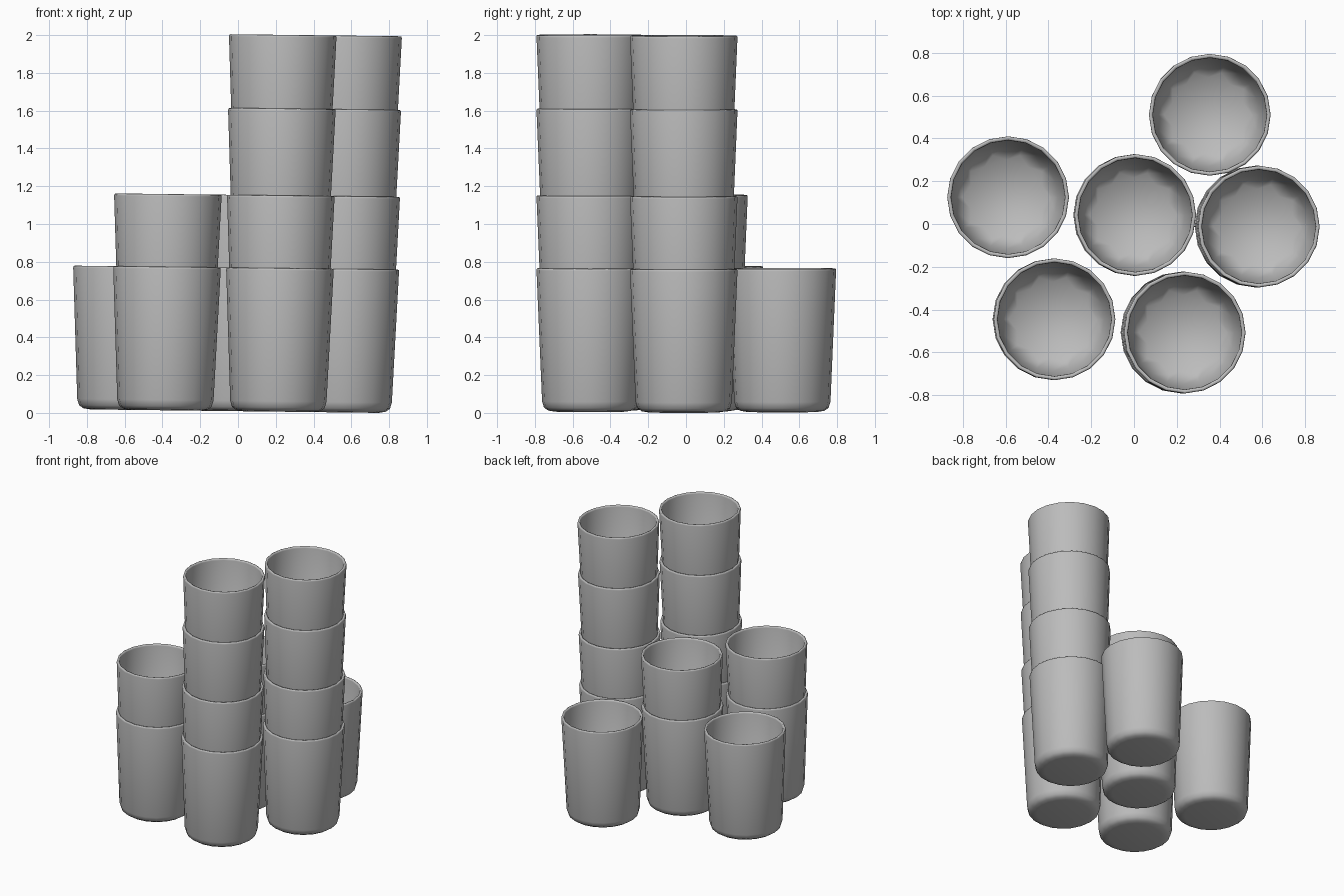
import bpy, bmesh, math
from mathutils import Matrix

if "Cube" in bpy.data.objects:
    bpy.data.objects.remove(bpy.data.objects["Cube"])

SIDES = 20
TILT = Matrix.Rotation(0.012, 4, 'Y')      # whole group leans slightly to the right

grey = bpy.data.materials.new("plain grey")
grey.diffuse_color = (0.5, 0.5, 0.5, 1)
grey.use_nodes = True
grey.node_tree.nodes["Principled BSDF"].inputs["Base Color"].default_value = grey.diffuse_color

# profile of one tumbler (radius, height): outer base, outer wall, rim, inner wall
PROFILE = [(0.185, 0.0), (0.222, 0.006), (0.245, 0.022), (0.255, 0.055), (0.2845, 0.748),
           (0.283, 0.757), (0.277, 0.76), (0.268, 0.757), (0.266, 0.748), (0.24, 0.09)]


def make_cup_mesh():
    bm = bmesh.new()

    def ring(radii, z):
        pts = []
        for i in range(SIDES):
            a = 2 * math.pi * i / SIDES
            r = radii[i % 2]
            pts.append(bm.verts.new((r * math.cos(a), r * math.sin(a), z)))
        return pts

    rings = [ring((r, r), z) for r, z in PROFILE]
    rings.append(ring((0.205, 0.175), 0.03))          # faceted inner floor edge
    for low, high in zip(rings, rings[1:]):
        for i in range(SIDES):
            j = (i + 1) % SIDES
            bm.faces.new((low[i], low[j], high[j], high[i]))
    bm.faces.new(rings[0][::-1])                      # underside
    bm.faces.new(rings[-1])                           # inner floor
    for f in bm.faces:
        f.smooth = True
    for e in bm.edges:                                # keep rim and floor edges crisp
        if e.calc_face_angle(0) > math.radians(35):
            e.smooth = False
    mesh = bpy.data.meshes.new("tumbler")
    bm.to_mesh(mesh)
    bm.free()
    mesh.materials.append(grey)
    return mesh


cup = make_cup_mesh()
LEVELS = [0.0, 0.385, 0.845, 1.235]                   # height of each nested cup

# stacks: x, y at the base, number of cups
STACKS = [(0.345, 0.51, 1), (-0.597, 0.125, 1), (-0.008, 0.042, 2),
          (0.559, -0.012, 4), (-0.385, -0.445, 2), (0.213, -0.507, 4)]

for s, (x, y, count) in enumerate(STACKS, 1):
    for level in range(count):
        ob = bpy.data.objects.new(f"stack_{s}_cup_{level + 1}", cup)
        ob.matrix_world = (Matrix.Translation((0, 0, 0.009)) @ TILT
                           @ Matrix.Translation((x, y, LEVELS[level])))
        bpy.context.collection.objects.link(ob)
